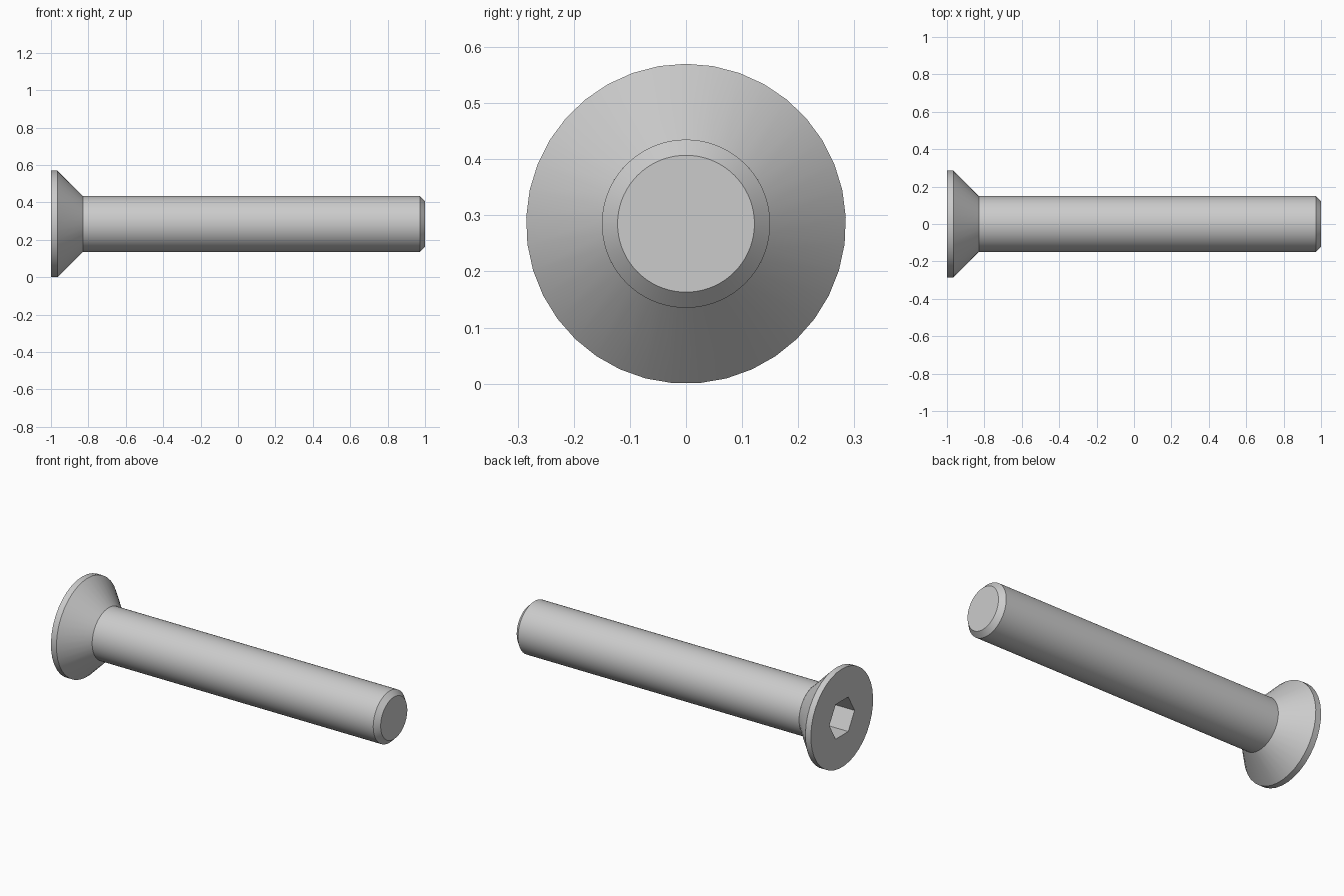
import bpy, bmesh
from math import sin, cos, pi, radians

if "Cube" in bpy.data.objects:
    bpy.data.objects.remove(bpy.data.objects["Cube"], do_unlink=True)

AXIS_Z = 0.285      # height of the screw's axis
HEAD_R = 0.285
SHAFT_R = 0.15
NECK_X = -0.83      # where the cone meets the shaft

steel = bpy.data.materials.new("grey steel")
steel.diffuse_color = (0.6, 0.6, 0.6, 1)
steel.use_nodes = True
steel.node_tree.nodes["Principled BSDF"].inputs["Base Color"].default_value = (0.6, 0.6, 0.6, 1)


def lathe(name, profile, sides, turn=0.0, start_cap=True):
    """Revolve (x, radius) points around the screw's axis and close the ends."""
    bm = bmesh.new()
    angles = [turn + 2 * pi * i / sides for i in range(sides)]
    rings = [[bm.verts.new((x, r * sin(a), AXIS_Z + r * cos(a))) for a in angles]
             for x, r in profile]
    for a, b in zip(rings, rings[1:]):
        for i in range(sides):
            j = (i + 1) % sides
            bm.faces.new((a[i], a[j], b[j], b[i]))
    if start_cap:
        bm.faces.new(rings[0])
    bm.faces.new(rings[-1])
    bmesh.ops.recalc_face_normals(bm, faces=bm.faces)
    mesh = bpy.data.meshes.new(name)
    bm.to_mesh(mesh)
    bm.free()
    mesh.materials.append(steel)
    obj = bpy.data.objects.new(name, mesh)
    bpy.context.collection.objects.link(obj)
    return obj


def select_only(obj):
    bpy.ops.object.select_all(action='DESELECT')
    obj.select_set(True)
    bpy.context.view_layer.objects.active = obj


# Countersunk head: thin rim, then a cone down to the shaft
head = lathe("countersunk_head",
             [(-1, HEAD_R), (-0.965, HEAD_R), (NECK_X, SHAFT_R)], 37)

# Hexagonal socket, corners to the sides and flats at top and bottom
cutter = lathe("socket_cutter", [(-1.1, 0.1155), (-0.868, 0.1155)], 6, turn=pi / 6)
cutter.hide_render = True
cut = head.modifiers.new("hex_socket", 'BOOLEAN')
cut.operation = 'DIFFERENCE'
cut.solver = 'EXACT'
cut.object = cutter
select_only(head)
bpy.ops.object.modifier_apply(modifier=cut.name)
bpy.data.objects.remove(cutter, do_unlink=True)

# Plain shaft with a chamfered tip
shaft = lathe("shaft", [(NECK_X, SHAFT_R), (0.972, SHAFT_R), (1, 0.122)], 72,
              start_cap=False)

for part in (head, shaft):
    select_only(part)
    bpy.ops.object.shade_smooth_by_angle(angle=radians(30))
